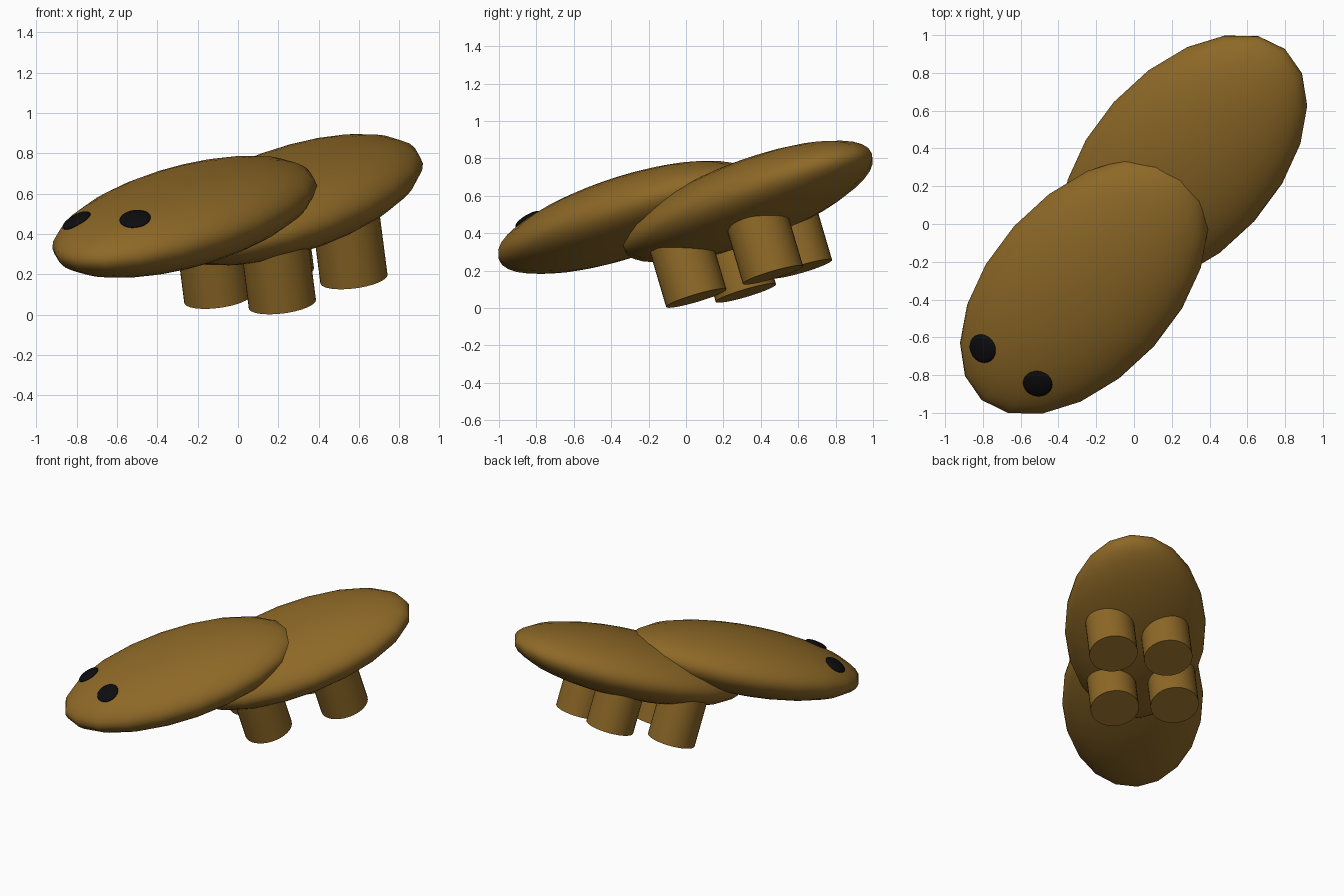
import bpy
import math
from mathutils import Matrix, Vector

cube = bpy.data.objects.get("Cube")
if cube:
    bpy.data.objects.remove(cube, do_unlink=True)


def make_material(name, rgb):
    mat = bpy.data.materials.new(name)
    mat.use_nodes = True
    color = (*rgb, 1.0)
    mat.diffuse_color = color
    mat.node_tree.nodes["Principled BSDF"].inputs["Base Color"].default_value = color
    return mat


BROWN = make_material("brown", (0.27, 0.14, 0.02))
BLACK = make_material("black", (0.004, 0.004, 0.005))
RADII = Vector((0.84, 0.49, 0.21))


def finish(name, mat, matrix):
    obj = bpy.context.object
    obj.name = name
    obj.data.materials.append(mat)
    bpy.ops.object.shade_smooth_by_angle(angle=math.radians(40))
    obj.matrix_world = matrix
    return obj


def tilted_frame(center, heading, pitch, roll):
    """Local x runs along the length towards the tail, z is the back."""
    return (Matrix.Translation(center)
            @ Matrix.Rotation(math.radians(heading), 4, 'Z')
            @ Matrix.Rotation(math.radians(-pitch), 4, 'Y')
            @ Matrix.Rotation(math.radians(roll), 4, 'X'))


def ellipsoid(name, mat, frame, radii, segments, rings):
    bpy.ops.mesh.primitive_uv_sphere_add(segments=segments, ring_count=rings, radius=1)
    return finish(name, mat, frame @ Matrix.Diagonal((*radii, 1)))


# Two flattened, overlapping halves
head_frame = tilted_frame((-0.265, -0.33, 0.485), 48, 15.4, 5.2)
body_frame = tilted_frame((0.265, 0.33, 0.57), 48, 17.7, 5.8)
ellipsoid("head", BROWN, head_frame, RADII, 20, 20)
ellipsoid("body", BROWN, body_frame, RADII, 20, 20)

# Eyes lie flush on the upper surface of the head
for name, u, v in (("right_eye", -0.587, 0.19), ("left_eye", -0.53, -0.15)):
    w = RADII.z * math.sqrt(1 - (u / RADII.x) ** 2 - (v / RADII.y) ** 2)
    normal = Vector((u / RADII.x ** 2, v / RADII.y ** 2, w / RADII.z ** 2))
    seat = Matrix.Translation((u, v, w)) @ normal.to_track_quat('Z', 'Y').to_matrix().to_4x4()
    ellipsoid(name, BLACK, head_frame @ seat, (0.078, 0.078, 0.022), 24, 12)

# Four stubby legs, placed by the centre of the foot
leg_axis = Vector((-0.13, -0.295, 1)).normalized()
leg_turn = leg_axis.to_track_quat('Z', 'Y').to_matrix().to_4x4()
LEG_LENGTH = 0.4
feet = {
    "front_left_leg": (0.22, 0.055, 0.053),
    "front_right_leg": (-0.10, 0.32, 0.08),
    "back_left_leg": (0.575, 0.465, 0.177),
    "back_right_leg": (0.21, 0.62, 0.21),
}
for name, foot in feet.items():
    bpy.ops.mesh.primitive_cylinder_add(vertices=32, radius=0.168, depth=LEG_LENGTH)
    middle = Vector(foot) + leg_axis * LEG_LENGTH / 2
    finish(name, BROWN, Matrix.Translation(middle) @ leg_turn)
